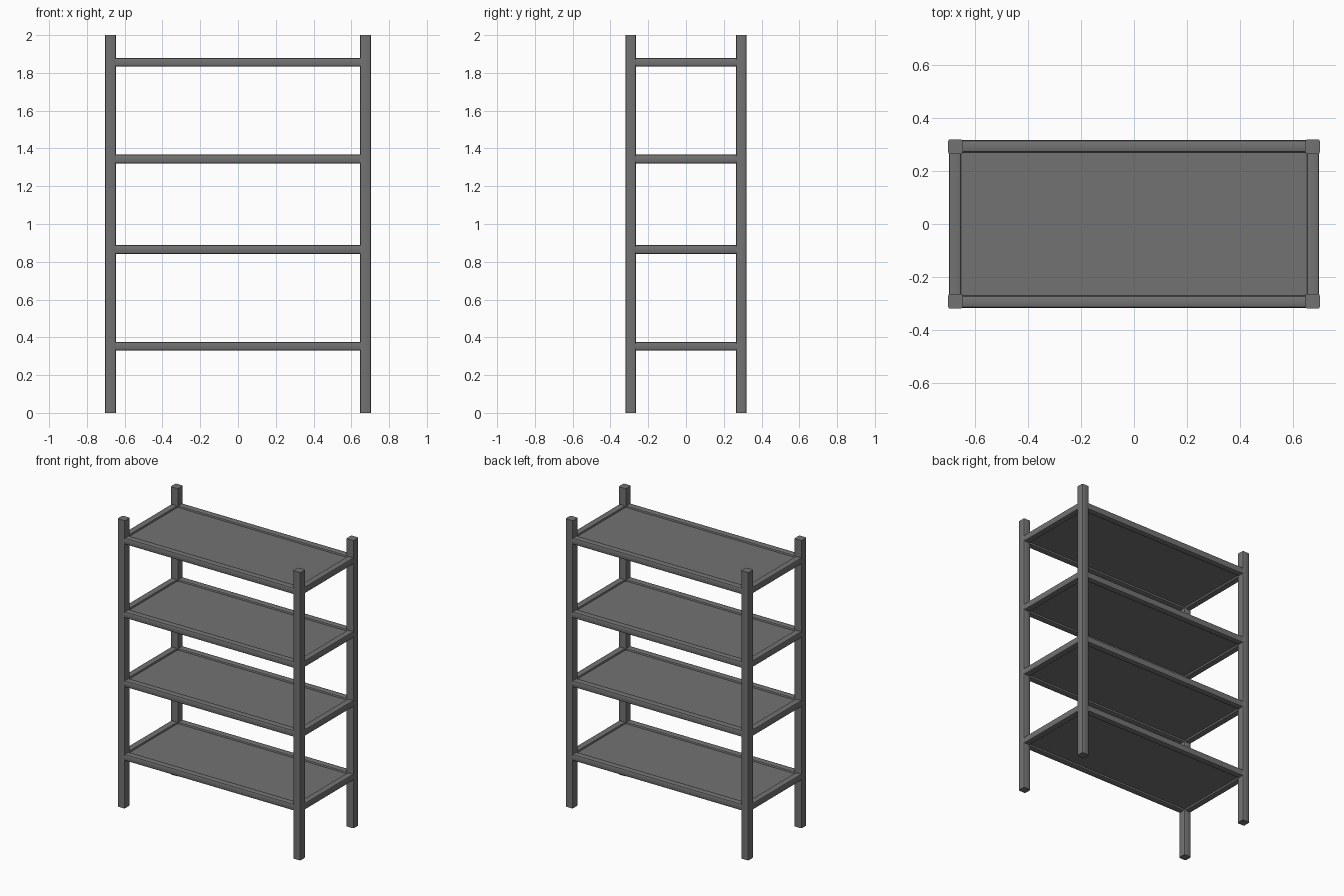
import bpy
import bmesh
from mathutils import Vector

cube = bpy.data.objects.get("Cube")
if cube:
    bpy.data.objects.remove(cube, do_unlink=True)

steel = bpy.data.materials.new("dark grey steel")
steel.use_nodes = True
grey = (0.17, 0.17, 0.17, 1)
steel.diffuse_color = grey
steel.node_tree.nodes["Principled BSDF"].inputs["Base Color"].default_value = grey


def bar(name, low, high, axis=None, bevel=0.008):
    """Box between two corners; edges running along the axis are rounded."""
    low, high = Vector(low), Vector(high)
    size, centre = high - low, (low + high) / 2
    bm = bmesh.new()
    bmesh.ops.create_cube(bm, size=1)
    bmesh.ops.scale(bm, vec=size, verts=bm.verts)
    if axis is not None:
        edges = [e for e in bm.edges
                 if abs((e.verts[0].co - e.verts[1].co)[axis]) > size[axis] / 2]
        bmesh.ops.bevel(bm, geom=edges, offset=bevel, segments=2,
                        profile=0.5, affect='EDGES')
    mesh = bpy.data.meshes.new(name)
    bm.to_mesh(mesh)
    bm.free()
    mesh.materials.append(steel)
    obj = bpy.data.objects.new(name, mesh)
    obj.location = centre
    bpy.context.collection.objects.link(obj)
    return obj


HALF_X, HALF_Y, POST = 0.703, 0.32, 0.056
IN_X, IN_Y = HALF_X - POST, HALF_Y - POST
RAIL, INSET = 0.046, 0.003
SIDES = ((-1, "right"), (1, "left"))
ENDS = ((-1, "front"), (1, "back"))


def span(sign, inner, outer):
    return sorted((sign * inner, sign * outer))


# Corner posts
for sx, side in SIDES:
    for sy, end in ENDS:
        x0, x1 = span(sx, IN_X, HALF_X)
        y0, y1 = span(sy, IN_Y, HALF_Y)
        bar(f"{end}_{side}_post", (x0, y0, 0), (x1, y1, 2), 2)

# Shelves: four rails around a recessed panel
out_x, out_y = HALF_X - INSET, HALF_Y - INSET
for number, z in enumerate((0.33, 0.842, 1.321, 1.833), 1):
    top = z + 0.046
    for sy, end in ENDS:
        y0, y1 = span(sy, out_y - RAIL, out_y)
        bar(f"shelf_{number}_{end}_rail", (-IN_X - 0.01, y0, z), (IN_X + 0.01, y1, top), 0)
    for sx, side in SIDES:
        x0, x1 = span(sx, out_x - RAIL, out_x)
        bar(f"shelf_{number}_{side}_rail", (x0, -IN_Y - 0.01, z), (x1, IN_Y + 0.01, top), 1)
    px, py = out_x - RAIL / 2, out_y - RAIL / 2
    bar(f"shelf_{number}_panel", (-px, -py, z + 0.013), (px, py, top - 0.013))

# Smooth the rounded edges only
bpy.ops.object.select_all(action='DESELECT')
for obj in bpy.context.collection.objects:
    if obj.type == 'MESH' and steel.name in obj.data.materials:
        obj.select_set(True)
        bpy.context.view_layer.objects.active = obj
bpy.ops.object.shade_smooth_by_angle()
